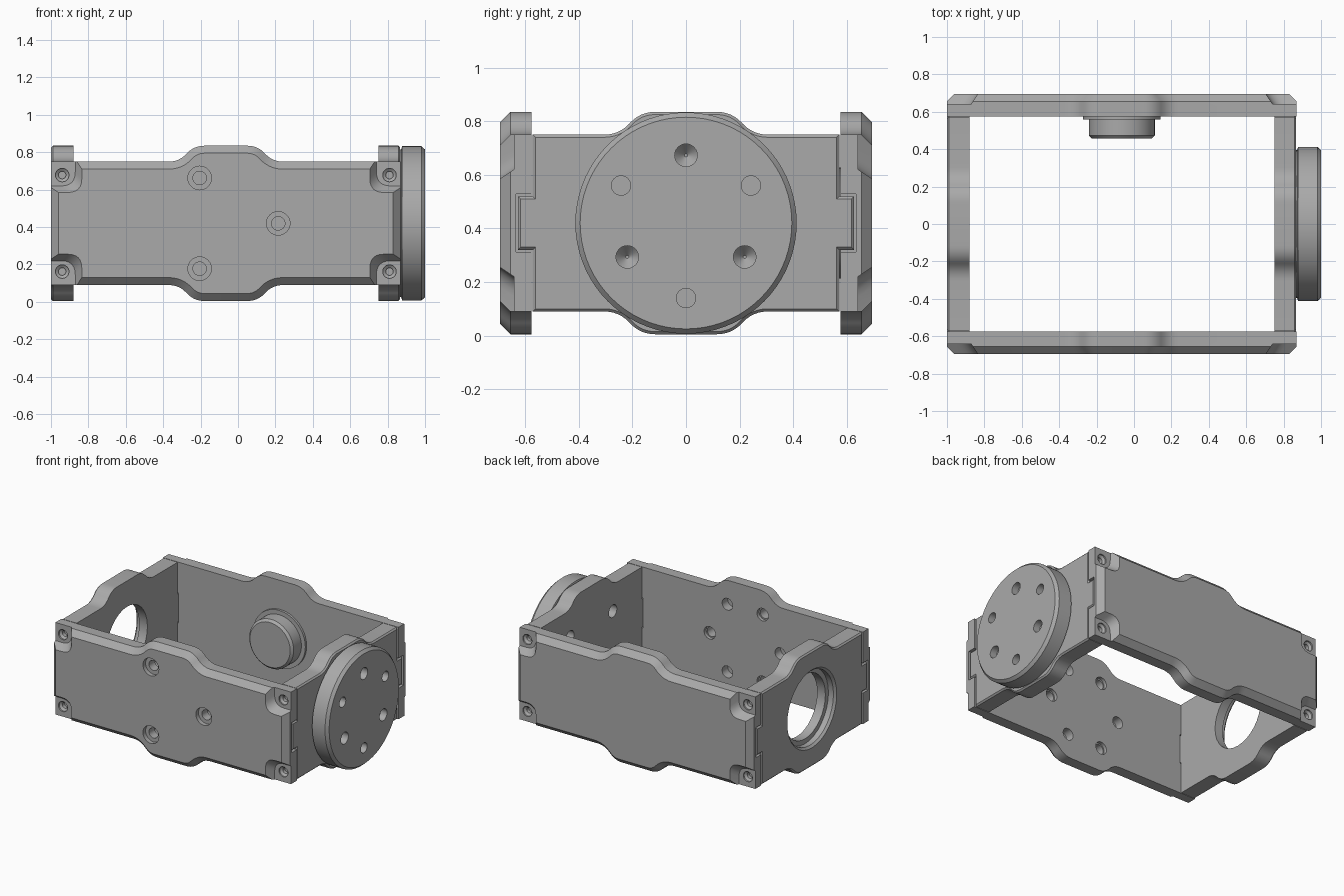
import bpy, bmesh, math
from mathutils import Vector

cube = bpy.data.objects.get("Cube")
if cube:
    bpy.data.objects.remove(cube)

MID = 0.42        # height of the centre line
BUMP = -0.065     # centre of the swelling on the long plates
END_L, END_R = -1.0, 0.87

grey = bpy.data.materials.new("metal grey")
grey.use_nodes = True
COLOUR = (0.4, 0.4, 0.4, 1)
grey.diffuse_color = COLOUR
grey.node_tree.nodes["Principled BSDF"].inputs["Base Color"].default_value = COLOUR

# Frames turn (across, up, outward) into world positions
FRONT = lambda u, v, w: (u, -w, MID + v)
BACK = lambda u, v, w: (u, w, MID + v)
RIGHT_END = lambda u, v, w: (w, u, MID + v)
LEFT_END = lambda u, v, w: (-w, u, MID + v)


def rounded(corners, steps=6):
    """Polygon from (u, v, trim) corners, each rounded by its trim length."""
    pts = []
    for i, (u, v, t) in enumerate(corners):
        p = Vector((u, v))
        if not t:
            pts.append(p)
            continue
        a = p + (Vector(corners[i - 1][:2]) - p).normalized() * t
        b = p + (Vector(corners[(i + 1) % len(corners)][:2]) - p).normalized() * t
        for k in range(steps + 1):
            s = k / steps
            pts.append(a * (1 - s) ** 2 + p * 2 * s * (1 - s) + b * s * s)
    return pts


def circle(u, v, r, n=40):
    return [Vector((u + r * math.cos(math.tau * i / n),
                    v + r * math.sin(math.tau * i / n))) for i in range(n)]


def loft(name, frame, rings, chamfer=0):
    """Closed solid through (outline, depth) rings, last cap optionally chamfered."""
    bm = bmesh.new()
    loops = [[bm.verts.new(frame(p.x, p.y, w)) for p in pts] for pts, w in rings]
    bm.faces.new(loops[0])
    cap = bm.faces.new(loops[-1])
    for a, b in zip(loops, loops[1:]):
        for i in range(len(a)):
            bm.faces.new((a[i - 1], a[i], b[i], b[i - 1]))
    bmesh.ops.recalc_face_normals(bm, faces=bm.faces[:])
    if chamfer:
        bmesh.ops.inset_region(bm, faces=[cap], thickness=chamfer, depth=chamfer,
                               use_even_offset=True)
    mesh = bpy.data.meshes.new(name)
    bm.to_mesh(mesh)
    bm.free()
    mesh.materials.append(grey)
    obj = bpy.data.objects.new(name, mesh)
    bpy.context.collection.objects.link(obj)
    return obj


def bore(frame, u, v, steps):
    """Round cutter from (radius, depth) steps."""
    return loft("cutter", frame, [(circle(u, v, r, 32), w) for r, w in steps])


def polar(r, degrees, cu=0):
    a = math.radians(degrees)
    return cu + r * math.cos(a), r * math.sin(a)


def finish(obj, cutters=()):
    bpy.ops.object.select_all(action="DESELECT")
    bpy.context.view_layer.objects.active = obj
    obj.select_set(True)
    for c in cutters:
        c.hide_render = True
        mod = obj.modifiers.new("cut", "BOOLEAN")
        mod.operation, mod.solver, mod.object = "DIFFERENCE", "EXACT", c
        bpy.ops.object.modifier_apply(modifier=mod.name)
        bpy.data.objects.remove(c)
    bpy.ops.object.shade_smooth_by_angle(angle=math.radians(30))


def plate_outline(u0, u1, centre, tab=0):
    """Bar with a swelling above and below, and optional tabs at both ends."""
    top = [(u1, 0.33, 0), (centre + 0.25, 0.33, 0.055), (centre + 0.17, 0.415, 0.055),
           (centre - 0.17, 0.415, 0.055), (centre - 0.25, 0.33, 0.055), (u0, 0.33, 0)]
    if tab:
        top = [(u1 + tab, 0.1, 0), (u1, 0.1, 0)] + top + [(u0, 0.1, 0), (u0 - tab, 0.1, 0)]
    return rounded(top + [(u, -v, t) for u, v, t in reversed(top)])


def corner_cut(frame, end, su, sv):
    """Flared pocket that leaves a low screw pad at one corner."""
    def ring(size):
        u, v = end - su * size, sv * (0.33 - size)
        far_u, far_v = end + su * 0.1, sv * 0.45
        return rounded([(u, v, 0.075), (far_u, v, 0), (far_u, far_v, 0), (u, far_v, 0)])
    return loft("cutter", frame, [(ring(0.13), 0.642), (ring(0.175), 0.71)])


def box_cut(frame, u0, u1, v, w0, w1):
    ring = rounded([(u0, -v, 0), (u1, -v, 0), (u1, v, 0), (u0, v, 0)])
    return loft("cutter", frame, [(ring, w0), (ring, w1)])


# Long front and back plates with screw pads and slots for the end plates
for name, frame in (("front_plate", FRONT), ("back_plate", BACK)):
    outline = plate_outline(END_L, END_R, BUMP)
    plate = loft(name, frame, [(outline, 0.576), (outline, 0.655)], chamfer=0.04)
    cuts = []
    for end, su in ((END_L, -1), (END_R, 1)):
        inner = end - su * 0.125
        cuts.append(box_cut(frame, min(inner, end + su * 0.1), max(inner, end + su * 0.1),
                            0.108, 0.5, 0.634))
        for sv in (-1, 1):
            cuts.append(corner_cut(frame, end, su, sv))
            cuts.append(bore(frame, end - su * 0.06, sv * 0.258,
                             [(0.02, 0.595), (0.02, 0.62), (0.036, 0.632), (0.036, 0.7)]))
    if frame is FRONT:
        for k in range(6):
            u, v = polar(0.28, 60 * k, BUMP)
            if k % 2:
                steps = [(0.042, 0.5), (0.042, 0.64)]
            else:
                steps = [(0.045, 0.5), (0.045, 0.6), (0.036, 0.6),
                         (0.036, 0.665), (0.063, 0.665), (0.063, 0.75)]
            cuts.append(bore(frame, u, v, steps))
    finish(plate, cuts)

# End plates, tabbed into the long plates
end_outline = plate_outline(-0.572, 0.572, 0, tab=0.055)
left = loft("left_end_plate", RIGHT_END, [(end_outline, 0.75), (end_outline, 0.857)], 0.01)
finish(left, [bore(RIGHT_END, *polar(0.28, a), [(0.045, 0.7), (0.045, 0.83)])
              for a in (30, 150, 270)])

right = loft("right_end_plate", LEFT_END, [(end_outline, 0.88), (end_outline, 0.99)], 0.01)
finish(right, [bore(LEFT_END, 0, 0, [(0.23, 0.8), (0.23, 0.945), (0.265, 0.945),
                                     (0.265, 0.985), (0.29, 1.01)])])

# Round coupling disc with drilled and flat-bottomed holes
disc = loft("coupling_disc", RIGHT_END,
            [(circle(0, 0, r, 72), w) for r, w in
             ((0.395, 0.86), (0.395, 0.872), (0.413, 0.878), (0.413, 0.98), (0.395, 1.0))])
drilled = [bore(RIGHT_END, *polar(0.253, a), [(0.006, 0.91), (0.042, 0.95), (0.042, 1.05)])
           for a in (90, 210, 330)]
flat = [bore(RIGHT_END, *polar(0.28, a), [(0.036, 0.94), (0.036, 1.05)])
        for a in (30, 150, 270)]
finish(disc, drilled + flat)

# Bearing knob on the inside of the back plate
knob = loft("bearing_knob", BACK,
            [(circle(BUMP, 0, r, 56), w) for r, w in
             ((0.207, 0.58), (0.207, 0.56), (0.176, 0.56), (0.176, 0.472), (0.16, 0.456))])
finish(knob)
